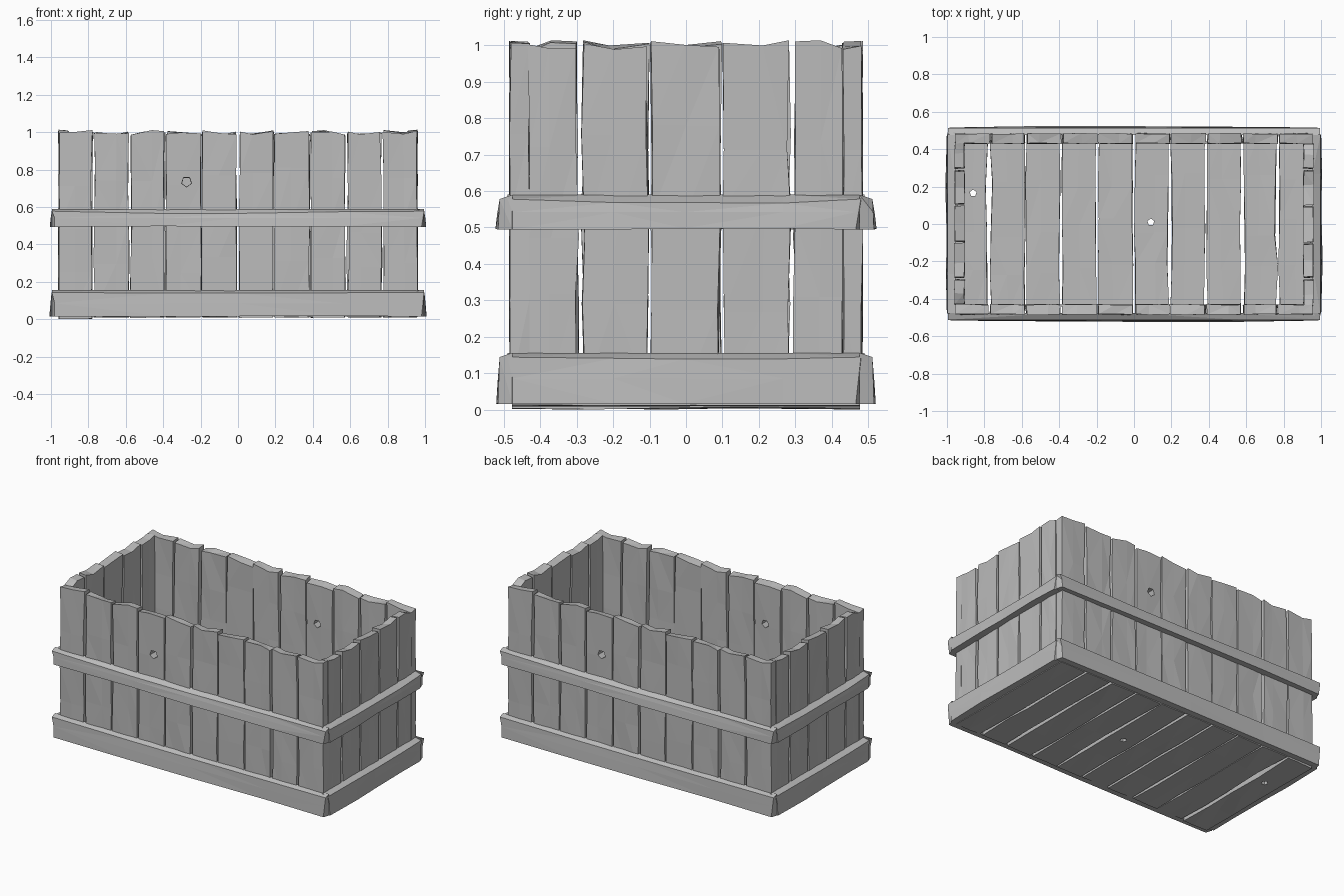
import bpy, bmesh, math, random
from mathutils import Matrix, Vector

random.seed(11)
cube = bpy.data.objects.get("Cube")
if cube:
    bpy.data.objects.remove(cube, do_unlink=True)

wood = bpy.data.materials.new("grey_wood")
wood.use_nodes = True
GREY = (0.5, 0.5, 0.5, 1)
wood.diffuse_color = GREY
bsdf = next(n for n in wood.node_tree.nodes if n.type == 'BSDF_PRINCIPLED')
bsdf.inputs["Base Color"].default_value = GREY


def rnd(a):
    return random.uniform(-a, a)


def add_object(name, bm):
    bmesh.ops.triangulate(bm, faces=bm.faces[:])
    bmesh.ops.recalc_face_normals(bm, faces=bm.faces[:])
    mesh = bpy.data.meshes.new(name)
    bm.to_mesh(mesh)
    bm.free()
    mesh.materials.append(wood)
    obj = bpy.data.objects.new(name, mesh)
    bpy.context.collection.objects.link(obj)
    return obj


def strip(name, rings, place):
    """Loft closed six-sided rings; place maps (along, across, depth) to the world."""
    bm = bmesh.new()
    loops = [[bm.verts.new(place(*p)) for p in ring] for ring in rings]
    for a, b in zip(loops, loops[1:]):
        for i in range(6):
            j = (i + 1) % 6
            bm.faces.new((a[i], a[j], b[j], b[i]))
    bm.faces.new(loops[0])
    bm.faces.new(loops[-1])
    return add_object(name, bm)


def plank(name, v0, v1, u0, u1, w0, w1, gap0, gap1, ragged, place):
    """Worn board with wavy edges, uneven thickness and a ragged far end."""
    tips = [rnd(0.014) for _ in range(3)]
    mid = random.uniform(0.35, 0.65)
    rings = []
    for t in (0, 0.25, 0.48, 0.75, 1):
        a = v0 + gap0 * random.uniform(0.15, 1)
        b = v1 - gap1 * random.uniform(0.15, 1)
        m = a + (b - a) * mid
        shift = rnd(0.05) if 0 < t < 1 else 0
        u = u0 + (u1 - u0) * t + shift
        end = [ragged * k if t == 1 else 0 for k in tips]
        drop = 0.012 * ragged if t == 1 else 0
        outer = [(u + end[i], v, w0 + random.uniform(0, 0.006))
                 for i, v in enumerate((a, m, b))]
        inner = [(u + end[i] - drop * random.random(), v + rnd(0.004),
                  w1 - random.uniform(0, 0.006))
                 for i, v in enumerate((a, m, b))]
        rings.append(outer + inner[::-1])
    return strip(name, rings, place)


def rail(name, u0, u1, z0, z1, w0, w1, sag, place):
    """Hewn rail: outer top edge lowered, ends slightly tapered."""
    rings = []
    for t in (0, 0.3, 0.5, 0.78, 1):
        u = u0 + (u1 - u0) * t
        inside = 0 < t < 1
        taper = 0 if inside else (0.014 if t == 0 else -0.014)
        low = z0 + (random.uniform(0, 0.004) if inside else 0)
        top = z1 - (random.uniform(0.002, sag) if inside else 0)
        bulge = random.uniform(0.001, 0.007) if inside else 0.002
        rings.append([
            (u + taper, low, w0 + bulge * 2),
            (u + taper, (z0 + z1) / 2, w0 + bulge),
            (u, top - 0.012, w0),
            (u, z1, w1),
            (u, (z0 + z1) / 2, w1),
            (u, low, w1)])
    return strip(name, rings, place)


def cut_knot(obj, centre, axis, radius):
    """Punch a five-sided knot hole through a board."""
    bm = bmesh.new()
    turn = Vector((0, 0, 1)).rotation_difference(Vector(axis)).to_matrix().to_4x4()
    bmesh.ops.create_cone(bm, cap_ends=True, segments=5, radius1=radius,
                          radius2=radius * 0.8, depth=0.2,
                          matrix=Matrix.Translation(centre) @ turn)
    cutter = add_object("knot_cutter", bm)
    cutter.hide_render = True
    mod = obj.modifiers.new("knot", 'BOOLEAN')
    mod.operation = 'DIFFERENCE'
    mod.solver = 'EXACT'
    mod.object = cutter
    graph = bpy.context.evaluated_depsgraph_get()
    mesh = bpy.data.meshes.new_from_object(obj.evaluated_get(graph))
    obj.modifiers.remove(mod)
    obj.data = mesh
    bpy.data.objects.remove(cutter, do_unlink=True)


def opposite(obj, name):
    twin = obj.copy()
    twin.name = name
    twin.rotation_euler.z = math.pi
    bpy.context.collection.objects.link(twin)


# Placement of boards: front wall, right-hand (+x) wall, floor
def on_front(u, v, w):
    return (v, -w, u)


def on_side(u, v, w):
    return (w, v, u)


def on_floor(u, v, w):
    return (v, u, w)


# Board joints and how far each joint opens
joints = [-0.96, -0.775, -0.58, -0.39, -0.195, 0, 0.19, 0.385, 0.58, 0.77, 0.96]
wall_gaps = [0.006, 0.014, 0.014, 0.008, 0.007, 0.012, 0.007, 0.007, 0.016, 0.012, 0.006]
floor_gaps = [0.004, 0.018, 0.008, 0.012, 0.014, 0.01, 0.013, 0.012, 0.014, 0.015, 0.004]
side_joints = [-0.435, -0.29, -0.1, 0.097, 0.29, 0.432]
side_gaps = [0.006, 0.014, 0.011, 0.011, 0.013, 0.007]

# Front and back walls
for i in range(10):
    board = plank(f"front_plank_{i + 1}", joints[i], joints[i + 1], 0.05, 1.0,
                  0.48, 0.434, wall_gaps[i], wall_gaps[i + 1], 1, on_front)
    if i == 3:
        cut_knot(board, (-0.275, -0.457, 0.735), (0, 1, 0), 0.03)
    opposite(board, f"back_plank_{i + 1}")

# End walls
for i in range(5):
    board = plank(f"right_end_plank_{i + 1}", side_joints[i], side_joints[i + 1], 0.05, 1.0,
                  0.956, 0.91, side_gaps[i], side_gaps[i + 1], 1, on_side)
    opposite(board, f"left_end_plank_{i + 1}")

# Floor
for i in range(10):
    board = plank(f"floor_plank_{i + 1}", joints[i], joints[i + 1], -0.478, 0.478,
                  0.008 if i else 0.0, 0.055, floor_gaps[i], floor_gaps[i + 1], 0, on_floor)
    if i == 0:
        cut_knot(board, (-0.86, 0.165, 0.03), (0, 0, 1), 0.022)
    if i == 5:
        cut_knot(board, (0.09, 0.01, 0.03), (0, 0, 1), 0.022)

# Rails around the crate
for level, z0, z1, sag in (("lower", 0.015, 0.156, 0.006), ("upper", 0.494, 0.59, 0.014)):
    band = rail(f"{level}_front_rail", -0.995, 0.995, z0, z1, 0.512, 0.476, sag,
                lambda u, z, w: (u, -w, z))
    opposite(band, f"{level}_back_rail")
    band = rail(f"{level}_right_rail", -0.49, 0.48, z0, z1, 0.997, 0.954, sag,
                lambda u, z, w: (w, u, z))
    opposite(band, f"{level}_left_rail")
